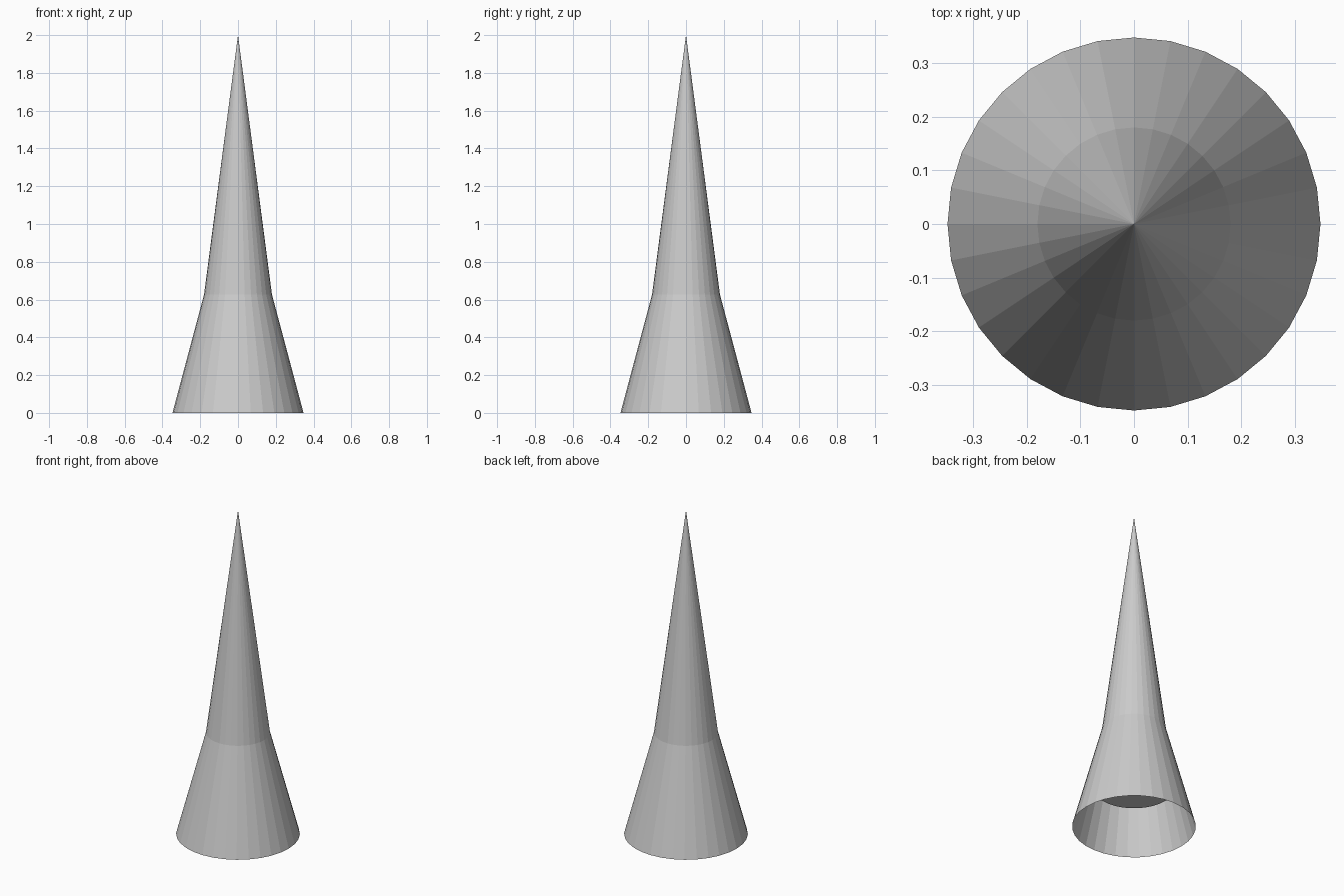
import bpy

if "Cube" in bpy.data.objects:
    bpy.data.objects.remove(bpy.data.objects["Cube"])

SIDES = 32


def cone(name, radius, z_bottom, z_top, fill):
    """Flat-shaded pointed cone between two heights."""
    bpy.ops.mesh.primitive_cone_add(
        vertices=SIDES, radius1=radius, radius2=0, depth=z_top - z_bottom,
        end_fill_type=fill, location=(0, 0, (z_bottom + z_top) / 2))
    obj = bpy.context.object
    obj.name = name
    return obj


# Wide flared skirt, open underneath
cone("base_skirt", 0.347, 0.0, 1.30, 'NOTHING')

# Tall slender spire, its closed underside sits inside the skirt
cone("spire", 0.229, 0.25, 2.0, 'NGON')
